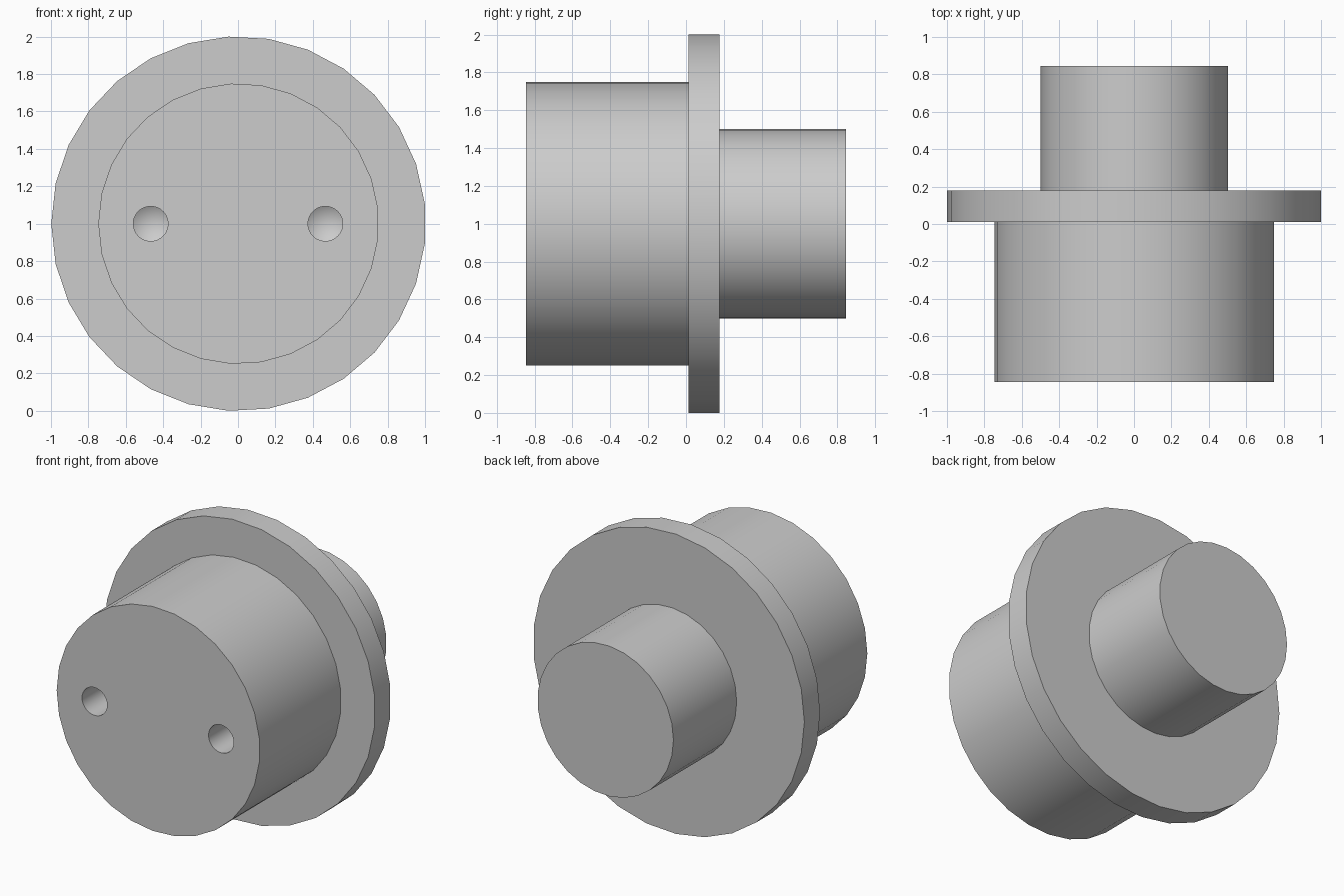
import bpy, bmesh, math

if "Cube" in bpy.data.objects:
    bpy.data.objects.remove(bpy.data.objects["Cube"])

SIDES = 29
R = 1.0015                       # flange radius
CX, CZ = 0.003, 1.0              # turning axis


def lathe(name, profile, cx, cz):
    """Turn (radius, y) points about a y-parallel axis into a closed solid."""
    bm = bmesh.new()
    rings = []
    for r, y in profile:
        n = SIDES if r > 0 else 1
        angles = [math.pi + 2 * math.pi * i / SIDES for i in range(n)]
        rings.append([bm.verts.new((cx + r * math.cos(a), y, cz + r * math.sin(a)))
                      for a in angles])
    for a, b in zip(rings, rings[1:]):
        for i in range(SIDES):
            j = (i + 1) % SIDES
            if len(b) == 1:
                bm.faces.new((a[i], a[j], b[0]))
            else:
                bm.faces.new((a[i], a[j], b[j], b[i]))
    for ring in (rings[0], rings[-1]):
        if len(ring) > 1:
            bm.faces.new(ring)
    bmesh.ops.recalc_face_normals(bm, faces=bm.faces)
    mesh = bpy.data.meshes.new(name)
    bm.to_mesh(mesh)
    bm.free()
    obj = bpy.data.objects.new(name, mesh)
    bpy.context.collection.objects.link(obj)
    return obj


grey = bpy.data.materials.new("plain grey")
grey.diffuse_color = (0.604, 0.604, 0.604, 1)
grey.use_nodes = True
grey.node_tree.nodes["Principled BSDF"].inputs["Base Color"].default_value = grey.diffuse_color

# Stepped body: wide front drum, thin flange, narrow rear shaft
body = lathe("flanged_body", [
    (0.75, -0.845), (0.75, 0.012),
    (R, 0.012), (R, 0.178),
    (0.502, 0.178), (0.502, 0.845)], CX, CZ)
body.data.materials.append(grey)
bpy.context.view_layer.objects.active = body
body.select_set(True)

# Two blind drilled holes with conical ends in the front face
for side in (-1, 1):
    drill = lathe("hole_cutter", [(0.093, -0.95), (0.093, -0.345), (0, -0.289)],
                  side * 0.467, CZ)
    drill.data.materials.append(grey)
    drill.hide_render = True
    cut = body.modifiers.new("drilled_hole", 'BOOLEAN')
    cut.operation = 'DIFFERENCE'
    cut.solver = 'EXACT'
    cut.object = drill
    bpy.ops.object.modifier_apply(modifier=cut.name)
    bpy.data.objects.remove(drill)

bpy.ops.object.shade_smooth_by_angle(angle=math.radians(30))
